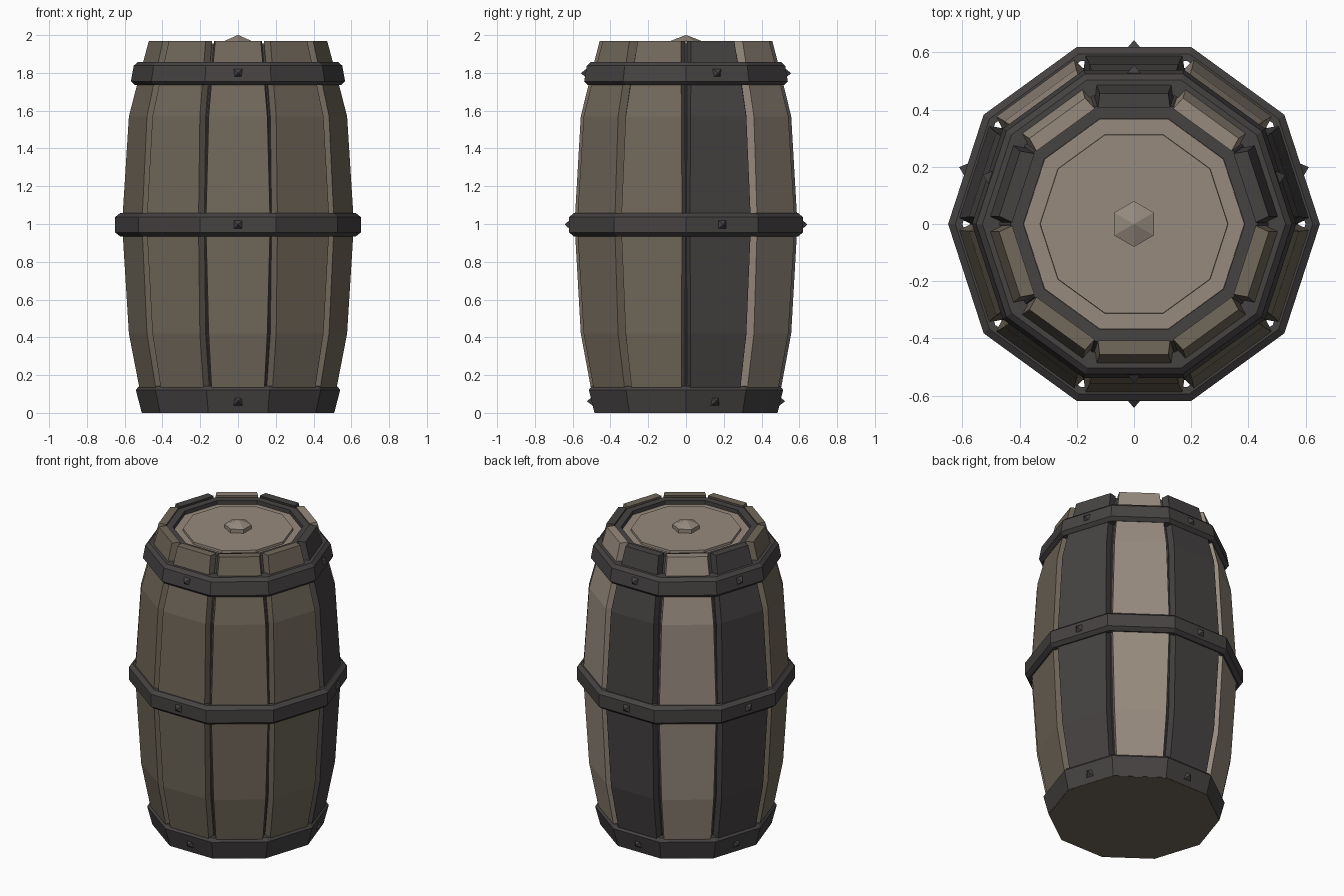
import bpy, bmesh, math
from mathutils import Matrix, Vector

if "Cube" in bpy.data.objects:
    bpy.data.objects.remove(bpy.data.objects["Cube"])

SIDES = 10
COS = math.cos(math.pi / SIDES)


def material(name, rgb):
    m = bpy.data.materials.new(name)
    lin = [((c / 255 + 0.055) / 1.055) ** 2.4 for c in rgb]
    m.diffuse_color = (*lin, 1)
    m.use_nodes = True
    m.node_tree.nodes["Principled BSDF"].inputs["Base Color"].default_value = m.diffuse_color
    return m


LIGHT = material("light wood", (150, 138, 125))
BROWN = material("olive brown wood", (113, 104, 90))
DARK = material("dark iron", (70, 66, 66))


def finish(name, bm, mat):
    bmesh.ops.recalc_face_normals(bm, faces=bm.faces[:])
    me = bpy.data.meshes.new(name)
    bm.to_mesh(me)
    bm.free()
    me.materials.append(mat)
    ob = bpy.data.objects.new(name, me)
    bpy.context.collection.objects.link(ob)
    return ob


def lathe(name, profile, mat, closed=False, sides=SIDES, start=0.0):
    """Spin (radius, z) points into a faceted solid; closed makes a hollow ring."""
    bm = bmesh.new()
    rings = []
    for r, z in profile:
        rings.append([bm.verts.new((r * math.cos(start + 2 * math.pi * i / sides),
                                    r * math.sin(start + 2 * math.pi * i / sides), z))
                      for i in range(sides)])
    pairs = list(zip(rings, rings[1:]))
    if closed:
        pairs.append((rings[-1], rings[0]))
    else:
        bm.faces.new(rings[0])
        bm.faces.new(rings[-1])
    for a, b in pairs:
        for i in range(sides):
            j = (i + 1) % sides
            bm.faces.new((a[i], a[j], b[j], b[i]))
    return finish(name, bm, mat)


# stave curve: height, distance of the outer face from the axis, half width
STAVE = [(0.03, 0.475, 0.125), (0.14, 0.505, 0.14), (0.42, 0.557, 0.155),
         (1.0, 0.59, 0.17), (1.57, 0.557, 0.155), (1.75, 0.513, 0.14),
         (1.97, 0.457, 0.12)]


def stave(name, deg, mat):
    bm = bmesh.new()
    rot = Matrix.Rotation(math.radians(deg), 3, 'Z')
    loops = []
    for z, a, w in STAVE:
        pts = [(a, -w), (a, w), (a - 0.05, w + 0.006), (a - 0.05, -w - 0.006)]
        loops.append([bm.verts.new(rot @ Vector((x, y, z))) for x, y in pts])
    bm.faces.new(loops[0])
    bm.faces.new(loops[-1])
    for a, b in zip(loops, loops[1:]):
        for i in range(4):
            j = (i + 1) % 4
            bm.faces.new((a[i], a[j], b[j], b[i]))
    finish(name, bm, mat)


def stud(name, deg, dist, z, s):
    """Small square pyramid pointing outwards."""
    bm = bmesh.new()
    rot = Matrix.Rotation(math.radians(deg), 3, 'Z')
    base = [bm.verts.new(rot @ Vector((dist - 0.01, y, z + h)))
            for y, h in ((-s, -s), (s, -s), (s, s), (-s, s))]
    tip = bm.verts.new(rot @ Vector((dist + 0.025, 0, z)))
    bm.faces.new(base)
    for i in range(4):
        bm.faces.new((base[i], base[(i + 1) % 4], tip))
    finish(name, bm, DARK)


# dark inner shell with a raised rim around the lid
core = [((a - 0.045) / COS, z) for z, a, w in STAVE[:-1]]
lathe("inner_shell", core + [(0.432, 1.955), (0.387, 1.955), (0.387, 1.92)], DARK)

# staves: dark on the back and the two back sides, light between them
for k in range(SIDES):
    deg = 18 + 36 * k
    mat = DARK if deg in (18, 90, 162) else LIGHT if deg in (54, 126) else BROWN
    stave("stave_%d" % (k + 1), deg, mat)

# lid, its raised panel and knob
lathe("lid", [(0.386, 1.90), (0.386, 1.93)], LIGHT)
lathe("lid_panel", [(0.33, 1.92), (0.328, 1.945)], LIGHT)
lathe("lid_knob", [(0.08, 1.93), (0.08, 1.97), (0.002, 2.0)], LIGHT, sides=6,
      start=math.pi / 2)

# hoops
lathe("top_hoop", [(0.49, 1.735), (0.545, 1.735), (0.567, 1.755), (0.552, 1.838),
                   (0.53, 1.858), (0.47, 1.858)], DARK, closed=True)
lathe("middle_hoop", [(0.60, 0.935), (0.625, 0.935), (0.65, 0.955), (0.65, 1.037),
                      (0.625, 1.057), (0.60, 1.057)], DARK, closed=True)
lathe("bottom_hoop", [(0.47, 0.002), (0.51, 0.002), (0.541, 0.122), (0.523, 0.142),
                      (0.48, 0.142)], DARK, closed=True)

# base board
lathe("base_board", [(0.508, 0.0), (0.508, 0.004)], BROWN)

# studs on the hoops
for deg in (18, 90, 162, 270):
    stud("top_stud_%d" % deg, deg, 0.532, 1.798, 0.028)
    stud("middle_stud_%d" % deg, deg, 0.618, 0.997, 0.03)
    stud("bottom_stud_%d" % deg, deg, 0.5, 0.062, 0.027)
